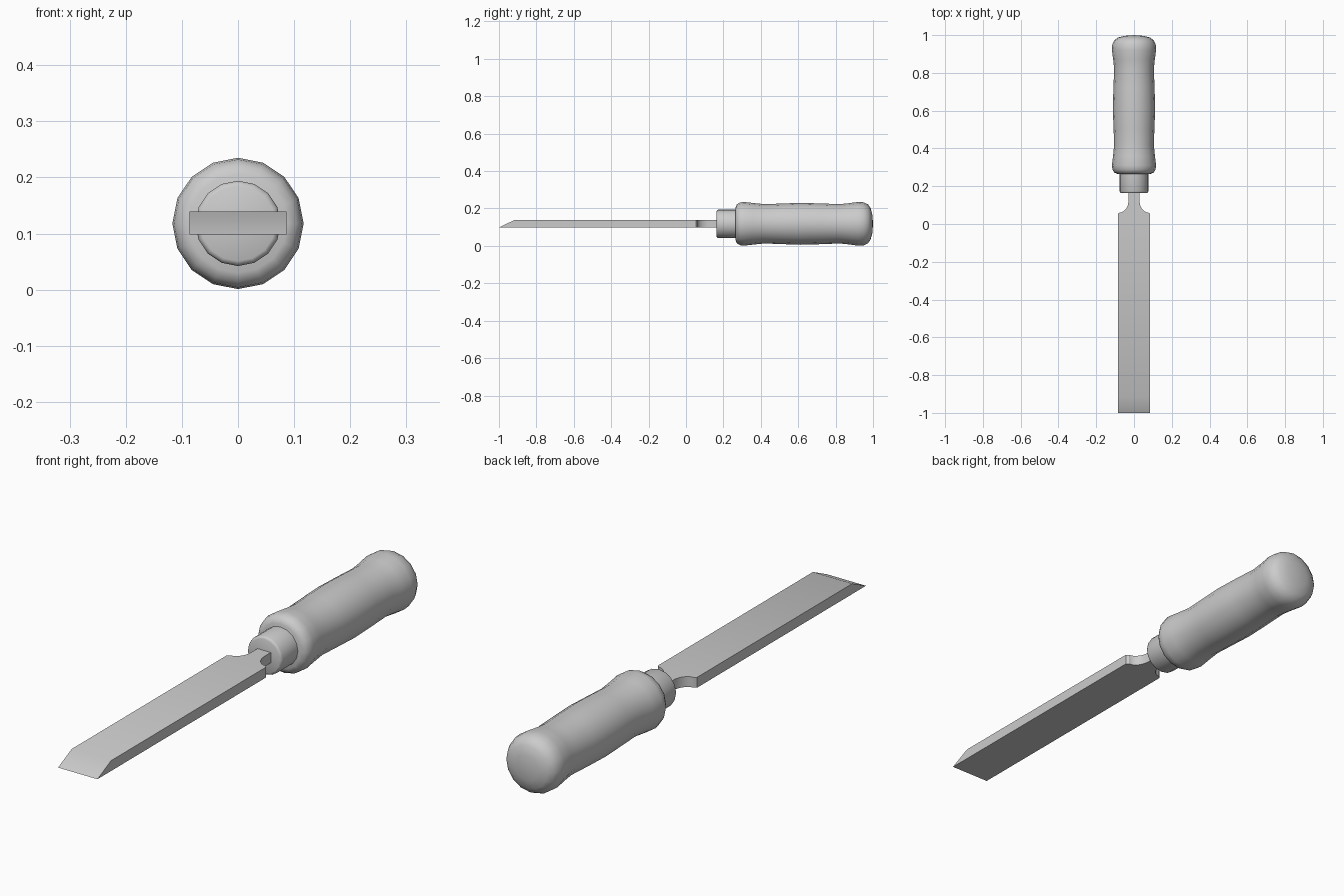
import bpy, bmesh, math
from mathutils import Vector, Matrix

cube = bpy.data.objects.get("Cube")
if cube:
    bpy.data.objects.remove(cube, do_unlink=True)

AXIS_Z = 0.118
SIDES = 16

grey = bpy.data.materials.new("plain_grey")
grey.use_nodes = True
grey.diffuse_color = (0.6, 0.6, 0.6, 1)
grey.node_tree.nodes["Principled BSDF"].inputs["Base Color"].default_value = (0.6, 0.6, 0.6, 1)


def finish(name, bm, angle):
    """Turn a bmesh into a named, shaded object."""
    bmesh.ops.recalc_face_normals(bm, faces=bm.faces)
    mesh = bpy.data.meshes.new(name)
    bm.to_mesh(mesh)
    bm.free()
    mesh.materials.append(grey)
    obj = bpy.data.objects.new(name, mesh)
    bpy.context.collection.objects.link(obj)
    bpy.ops.object.select_all(action='DESELECT')
    obj.select_set(True)
    bpy.context.view_layer.objects.active = obj
    bpy.ops.object.shade_smooth_by_angle(angle=math.radians(angle))
    return obj


def lathe(name, profile, angle):
    """Spin (y, radius) points round the tool's long axis."""
    bm = bmesh.new()
    verts = [bm.verts.new((0, y, AXIS_Z + r)) for y, r in profile]
    edges = [bm.edges.new(pair) for pair in zip(verts, verts[1:])]
    bmesh.ops.spin(bm, geom=verts + edges, cent=(0, 0, AXIS_Z), axis=(0, 1, 0),
                   angle=math.tau, steps=SIDES, use_duplicate=False)
    bmesh.ops.remove_doubles(bm, verts=bm.verts, dist=0.0005)
    return finish(name, bm, angle)


# Handle: swollen ends and belly, domed butt
lathe("handle", [(0.265, 0), (0.265, 0.088), (0.272, 0.104), (0.288, 0.114),
                 (0.31, 0.117), (0.36, 0.111), (0.42, 0.105), (0.5, 0.108),
                 (0.61, 0.112), (0.72, 0.109), (0.82, 0.105), (0.87, 0.11),
                 (0.92, 0.117), (0.95, 0.115), (0.973, 0.104), (0.987, 0.085),
                 (0.996, 0.05), (1.0, 0)], 50)

# Ferrule: collar with an eased front rim
lathe("ferrule", [(0.163, 0), (0.163, 0.067), (0.166, 0.073), (0.173, 0.076),
                  (0.275, 0.076)], 50)

# Blade: flat outline with concave shoulders running into the tang
HALF, TANG, SHOULDER, NECK = 0.086, 0.029, 0.053, 0.125
LOW, HIGH = 0.0985, 0.1395
right = [(HALF, -1.0), (HALF, -0.915), (HALF, SHOULDER)]
for i in range(9):
    a = math.pi / 2 * i / 8
    right.append((HALF - 0.01 - (HALF - 0.01 - TANG) * math.sin(a),
                  NECK - (NECK - SHOULDER - 0.008) * math.cos(a)))
right.append((TANG, 0.18))
outline = right + [(-x, y) for x, y in reversed(right)]

bm = bmesh.new()
base = bm.faces.new([bm.verts.new((x, y, LOW)) for x, y in outline])
grown = bmesh.ops.extrude_face_region(bm, geom=[base], use_keep_orig=True)
top = [v for v in grown["geom"] if isinstance(v, bmesh.types.BMVert)]
bmesh.ops.translate(bm, verts=top, vec=(0, 0, HIGH - LOW))

# Cutting bevel: slice off the upper front corner down to the lower edge
run = 1.0 - 0.915
cut = bmesh.ops.bisect_plane(bm, geom=bm.verts[:] + bm.edges[:] + bm.faces[:], dist=0.0001,
                             plane_co=(0, -1.0, LOW), plane_no=(0, LOW - HIGH, run),
                             clear_outer=False)
normal = Vector((0, LOW - HIGH, run)).normalized()
for v in bm.verts:
    if v.co.y < -0.99 and v.co.z > LOW + 0.01:
        v.co.z = LOW
bmesh.ops.remove_doubles(bm, verts=bm.verts, dist=0.0005)
finish("blade", bm, 30)
